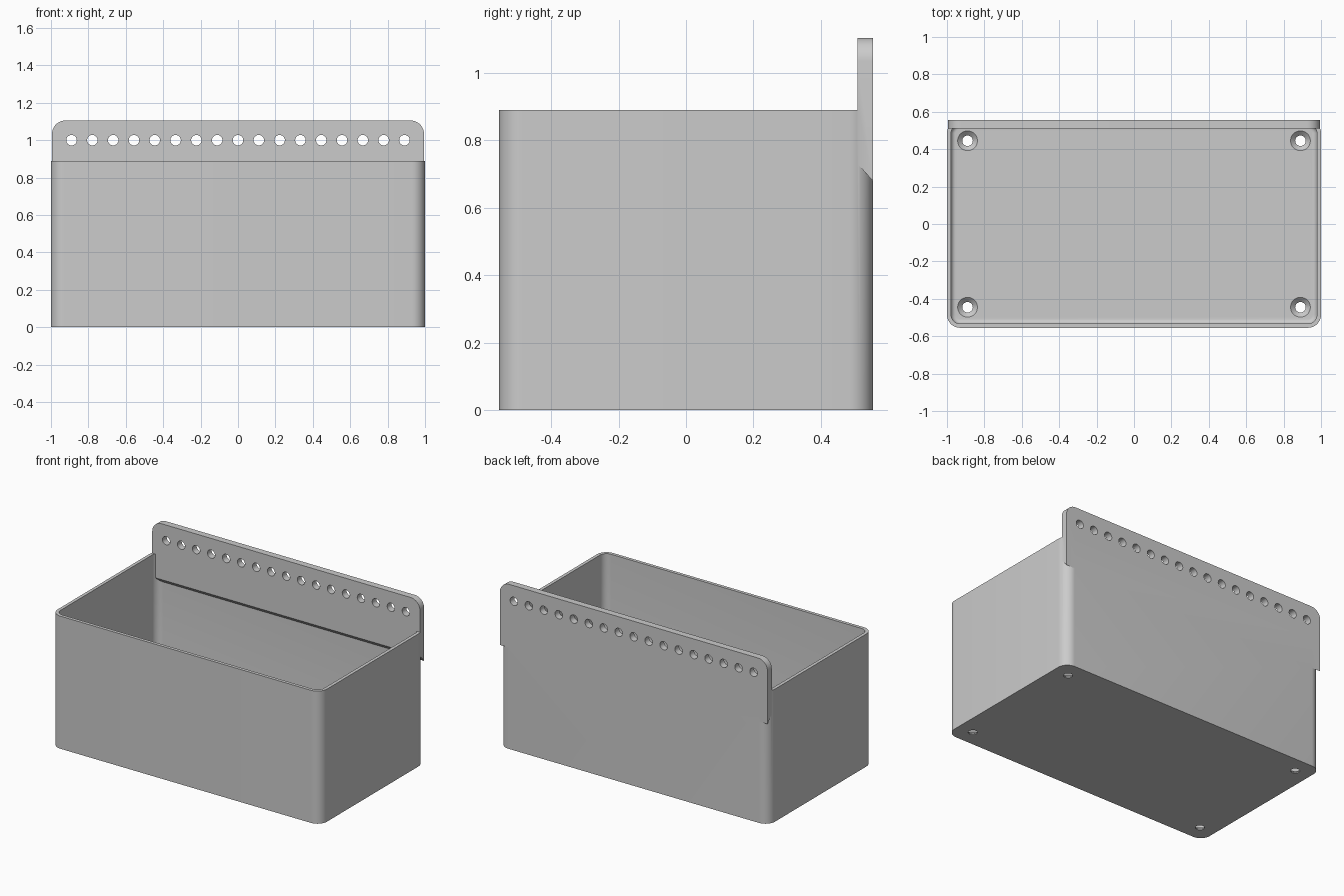
import bpy, bmesh, math

cube = bpy.data.objects.get("Cube")
if cube:
    bpy.data.objects.remove(cube, do_unlink=True)

HX, HY, RIM, TOP = 1.0, 0.555, 0.89, 1.105
WALL, FLOOR, FILLET, RADIUS = 0.022, 0.03, 0.025, 0.07
PLATE_X, PLATE_FRONT = 0.994, 0.51

grey = bpy.data.materials.new("plain grey")
grey.use_nodes = True
colour = (0.6, 0.6, 0.6, 1)
grey.diffuse_color = colour
grey.node_tree.nodes["Principled BSDF"].inputs["Base Color"].default_value = colour


def arc(cx, cy, r, start, steps=10):
    """Quarter circle, counter-clockwise from the start angle in degrees."""
    angles = [math.radians(start + 90 * i / steps) for i in range(steps + 1)]
    return [(cx + r * math.cos(a), cy + r * math.sin(a)) for a in angles]


def rounded_rect(inset, r, z):
    x, y = HX - inset - r, HY - inset - r
    corners = [(x, y, 0), (-x, y, 90), (-x, -y, 180), (x, -y, 270)]
    return [(px, py, z) for cx, cy, s in corners for px, py in arc(cx, cy, r, s)]


def circle(x, y, z, r, upright, n=32):
    pts = []
    for i in range(n):
        c, s = r * math.cos(math.tau * i / n), r * math.sin(math.tau * i / n)
        pts.append((x + c, y + s, z) if upright else (x + c, y, z + s))
    return pts


def loft(bm, loops):
    """Skin closed loops in order and cap both ends."""
    rings = [[bm.verts.new(p) for p in loop] for loop in loops]
    for a, b in zip(rings, rings[1:]):
        for i in range(len(a)):
            j = (i + 1) % len(a)
            bm.faces.new((a[i], a[j], b[j], b[i]))
    bm.faces.new(rings[0])
    bm.faces.new(rings[-1])


def finish(name, bm):
    bmesh.ops.recalc_face_normals(bm, faces=bm.faces)
    mesh = bpy.data.meshes.new(name)
    bm.to_mesh(mesh)
    bm.free()
    mesh.materials.append(grey)
    obj = bpy.data.objects.new(name, mesh)
    bpy.context.collection.objects.link(obj)
    return obj


# Open box: outer wall, rim, inner wall, filleted floor
inner_r = RADIUS - WALL
loops = [rounded_rect(0, RADIUS, 0), rounded_rect(0, RADIUS, RIM),
         rounded_rect(WALL, inner_r, RIM)]
for i in range(7):
    a = math.radians(15 * i)
    shift = FILLET * (1 - math.cos(a))
    loops.append(rounded_rect(WALL + shift, inner_r - shift,
                              FLOOR + FILLET * (1 - math.sin(a))))
bm = bmesh.new()
loft(bm, loops)
box = finish("box", bm)

# Back plate: rounded top corners, underside sloping down to the back
outline = arc(PLATE_X - RADIUS, TOP - RADIUS, RADIUS, 0)
outline += arc(-PLATE_X + RADIUS, TOP - RADIUS, RADIUS, 90)
bm = bmesh.new()
loft(bm, [[(x, y, z) for x, z in outline + [(-PLATE_X, low), (PLATE_X, low)]]
          for y, low in ((PLATE_FRONT, 0.73), (HY, 0.68))])
plate = finish("back_plate", bm)

# Row of plate holes and countersunk floor holes
bm = bmesh.new()
for i in range(17):
    x = -0.89 + 1.78 * i / 16
    loft(bm, [circle(x, y, 1.0, 0.028, False) for y in (0.45, 0.62)])
for x in (-0.89, 0.89):
    for y in (-0.445, 0.445):
        loft(bm, [circle(x, y, z, r, True) for z, r in
                  ((-0.05, 0.028), (0.006, 0.028), (FLOOR, 0.053), (0.06, 0.053))])
holes = finish("hole_cutter", bm)

# Combine into one solid
for helper, operation in ((plate, "UNION"), (holes, "DIFFERENCE")):
    mod = box.modifiers.new(helper.name, "BOOLEAN")
    mod.object, mod.operation, mod.solver = helper, operation, "EXACT"
bpy.context.view_layer.update()
solid = bpy.data.meshes.new_from_object(
    box.evaluated_get(bpy.context.evaluated_depsgraph_get()))
box.modifiers.clear()
box.data = solid
box.name = "box_with_back_plate"
for helper in (plate, holes):
    bpy.data.objects.remove(helper, do_unlink=True)

bpy.ops.object.select_all(action="DESELECT")
box.select_set(True)
bpy.context.view_layer.objects.active = box
bpy.ops.object.shade_smooth_by_angle(angle=math.radians(30))
